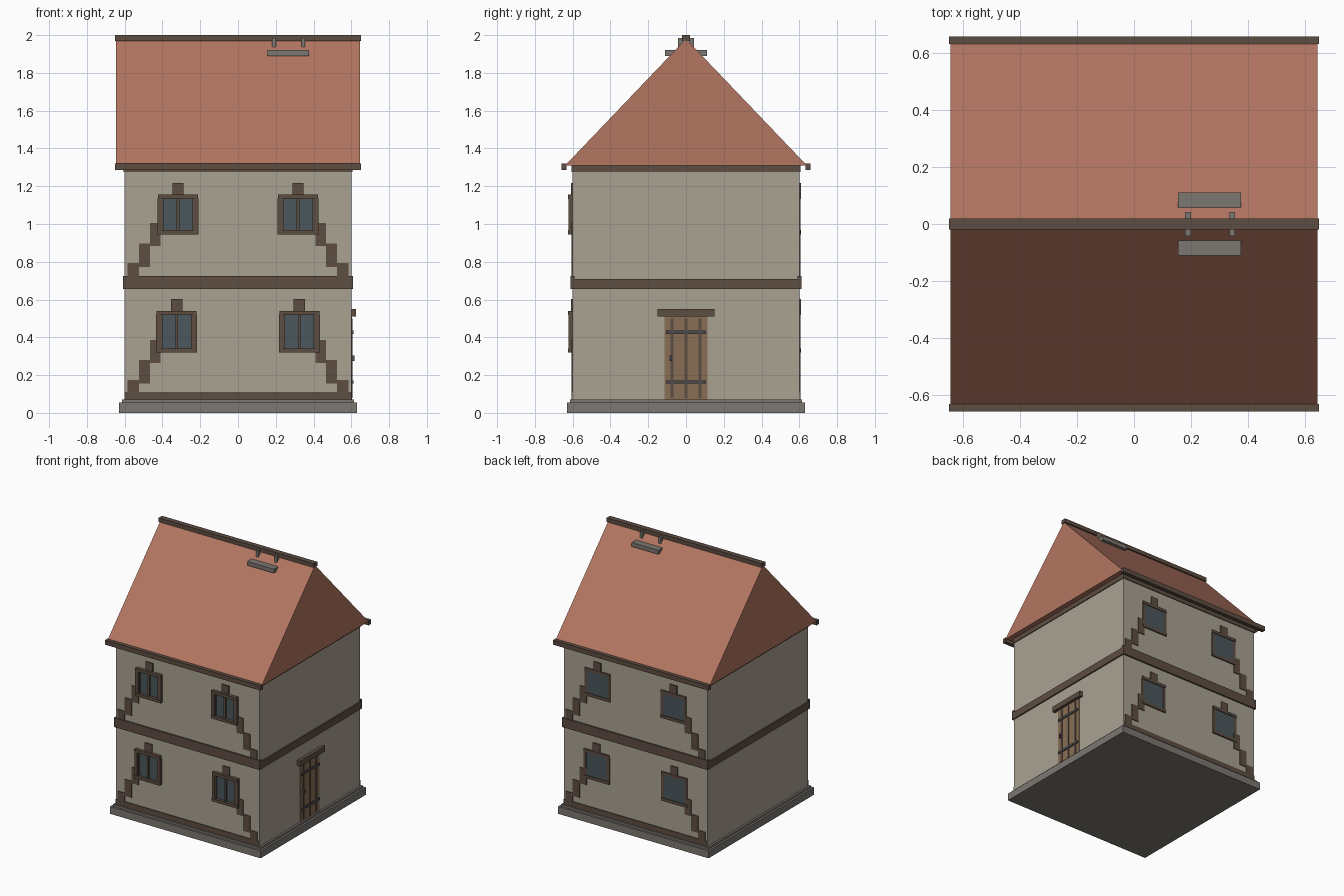
import bpy

if "Cube" in bpy.data.objects:
    bpy.data.objects.remove(bpy.data.objects["Cube"])


def material(name, rgb):
    m = bpy.data.materials.new(name)
    m.diffuse_color = (*rgb, 1)
    m.use_nodes = True
    m.node_tree.nodes["Principled BSDF"].inputs["Base Color"].default_value = m.diffuse_color
    return m


WALL = material("plaster", (0.40, 0.36, 0.29))
ROOF = material("roof_tile", (0.45, 0.18, 0.12))
WOOD = material("dark_wood", (0.11, 0.075, 0.055))
STONE = material("stone", (0.20, 0.185, 0.165))
GLASS = material("glass", (0.07, 0.095, 0.11))
DOOR = material("door_wood", (0.25, 0.16, 0.09))
IRON = material("iron", (0.07, 0.07, 0.08))


def mesh(name, verts, faces, mat):
    me = bpy.data.meshes.new(name)
    me.from_pydata(verts, [], faces)
    me.materials.append(mat)
    ob = bpy.data.objects.new(name, me)
    bpy.context.collection.objects.link(ob)
    return ob


def box(name, x, y, z, mat):
    """Box from (low, high) pairs in any order."""
    x, y, z = sorted(x), sorted(y), sorted(z)
    v = [(a, b, c) for a in x for b in y for c in z]
    f = [(0, 1, 3, 2), (4, 6, 7, 5), (0, 4, 5, 1), (2, 3, 7, 6), (0, 2, 6, 4), (1, 5, 7, 3)]
    return mesh(name, v, f, mat)


def both(h):
    return (-h, h)


# Plinth and walls
box("plinth", both(0.63), both(0.63), (0, 0.055), STONE)
box("plinth_step", both(0.615), both(0.615), (0.055, 0.07), STONE)
box("walls", both(0.6), both(0.6), (0.07, 1.29), WALL)

# Timber bands
box("wall_plate", both(0.606), both(0.606), (1.275, 1.312), WOOD)
box("floor_band", both(0.61), both(0.61), (0.655, 0.71), WOOD)

# Roof prism with ridge
rx, ry, rz, top = 0.645, 0.64, 1.31, 1.98
mesh("roof",
     [(x, y, z) for x in both(rx) for y, z in ((-ry, rz), (ry, rz), (0, top))],
     [(0, 2, 1), (3, 4, 5), (0, 1, 4, 3), (0, 3, 5, 2), (1, 2, 5, 4)], ROOF)
box("ridge_beam", both(0.65), both(0.02), (1.97, 2.0), WOOD)


def window(x0, zb, zt, s, mullion, out):
    """Framed window centred on x0; s is the side of the house, out its depth."""
    def part(n, x, d, z, mat):
        box(n, [x0 + v for v in x], (s * 0.59, s * d), z, mat)
    part("window_glass", both(0.09), 0.604, (zb + 0.02, zt - 0.015), GLASS)
    part("window_sill", both(0.108), out, (zb, zb + 0.022), WOOD)
    part("window_head", both(0.106), out, (zt - 0.022, zt), WOOD)
    for k in (-1, 1):
        part("window_jamb", (k * 0.086, k * 0.108), out - 0.004, (zb + 0.01, zt - 0.02), WOOD)
    if mullion:
        part("window_mullion", both(0.007), out - 0.01, (zb + 0.02, zt - 0.02), WOOD)
        for k in (-1, 1):
            part("window_sash", (k * 0.076, k * 0.088), out - 0.01, (zb + 0.02, zt - 0.02), WOOD)
    part("window_keyblock", both(0.03), 0.608, (zt - 0.01, zt + 0.063), WOOD)


# Front and back facades
for s in (-1, 1):
    box("sill_beam", both(0.6), (s * 0.59, s * 0.606), (0.07, 0.11), WOOD)
    box("front_band", both(0.61), (s * 0.59, s * 0.612), (0.655, 0.725), WOOD)
    box("eave_board", both(0.65), (s * 0.632, s * 0.66), (1.285, 1.32), WOOD)
    out = 0.625 if s < 0 else 0.61
    for k in (-1, 1):
        window(k * 0.325, 0.32, 0.54, s, s < 0, out)
        window(k * 0.318, 0.945, 1.155, s, s < 0, out)
        # Stepped braces beside the windows
        for z0 in (0, 0.618):
            for a, b, lo, hi in ((0.525, 0.585, 0.105, 0.175),
                                 (0.465, 0.525, 0.155, 0.28),
                                 (0.41, 0.465, 0.265, 0.387)):
                box("brace_step", (k * a, k * b), (s * 0.59, s * 0.606), (lo + z0, hi + z0), WOOD)
    # Roof bracket: two pegs and a bar
    box("roof_bar", (0.155, 0.377), (s * 0.04, s * 0.11), (1.89, 1.92), STONE)
    for x in (0.18, 0.335):
        box("roof_peg", (x, x + 0.02), (s * 0.015, s * 0.042), (1.93, 1.985), STONE)

# Door on the right side
box("door_panel", (0.59, 0.603), both(0.115), (0.07, 0.515), DOOR)
box("door_lintel", (0.59, 0.625), both(0.15), (0.51, 0.55), WOOD)
for y in (-0.075, 0, 0.075):
    box("door_batten", (0.59, 0.607), (y - 0.008, y + 0.008), (0.08, 0.5), WOOD)
for z in (0.155, 0.418):
    box("door_strap", (0.59, 0.611), both(0.107), (z, z + 0.017), IRON)
box("door_handle", (0.59, 0.617), (-0.088, -0.074), (0.275, 0.303), IRON)
